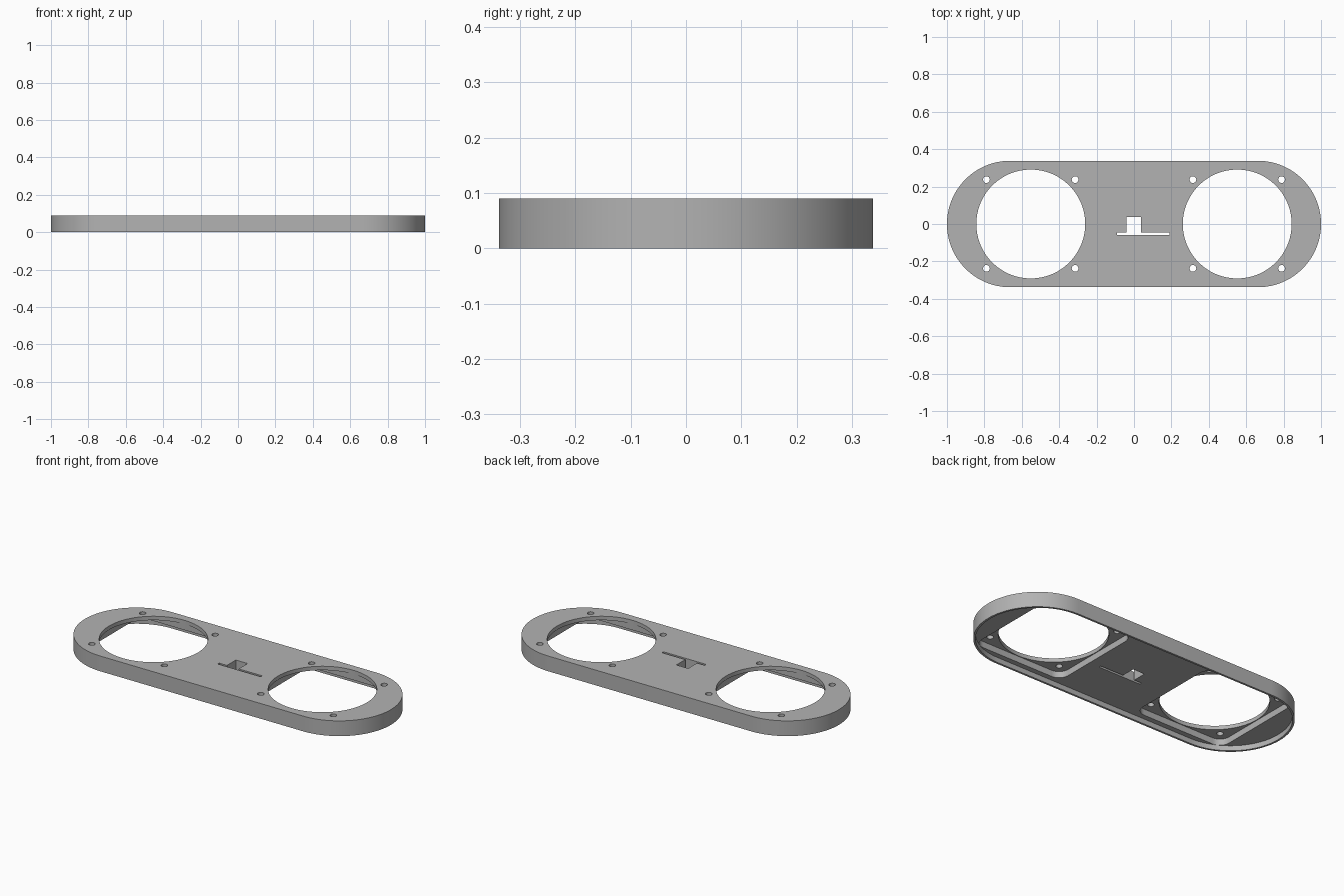
import bpy, bmesh
from math import sin, cos, pi, radians

if "Cube" in bpy.data.objects:
    bpy.data.objects.remove(bpy.data.objects["Cube"])

HEIGHT = 0.09        # overall thickness
DECK = 0.03          # underside of the thick deck
POCKET = 0.067       # floor of the square pockets
HALF_X, HALF_Y = 1.0, 0.338
HOLE_X = 0.552

grey = bpy.data.materials.new("plain grey")
grey.use_nodes = True
grey.diffuse_color = (0.45, 0.45, 0.45, 1)
grey.node_tree.nodes["Principled BSDF"].inputs["Base Color"].default_value = (0.45, 0.45, 0.45, 1)


def rounded_rect(cx, cy, hx, hy, r, steps=16):
    """Outline of a rectangle with round corners, counter-clockwise."""
    pts = []
    for i, (sx, sy) in enumerate([(1, 1), (-1, 1), (-1, -1), (1, -1)]):
        for k in range(steps + 1):
            a = (i + k / steps) * pi / 2
            pts.append((cx + sx * (hx - r) + r * cos(a), cy + sy * (hy - r) + r * sin(a)))
    return pts


def circle(cx, cy, r, n):
    return [(cx + r * cos(2 * pi * i / n), cy + r * sin(2 * pi * i / n)) for i in range(n)]


def prism(name, outline, z0, z1):
    bm = bmesh.new()
    face = bm.faces.new([bm.verts.new((x, y, z0)) for x, y in outline])
    top = bmesh.ops.extrude_face_region(bm, geom=[face])["geom"]
    bmesh.ops.translate(bm, vec=(0, 0, z1 - z0),
                        verts=[v for v in top if isinstance(v, bmesh.types.BMVert)])
    bmesh.ops.recalc_face_normals(bm, faces=bm.faces)
    mesh = bpy.data.meshes.new(name)
    bm.to_mesh(mesh)
    bm.free()
    mesh.materials.append(grey)
    obj = bpy.data.objects.new(name, mesh)
    bpy.context.collection.objects.link(obj)
    return obj


def cut(body, outline, z0, z1):
    """Subtract a prism and discard the cutter."""
    cutter = prism("cutter", outline, z0, z1)
    cutter.hide_render = True
    mod = body.modifiers.new("cut", "BOOLEAN")
    mod.operation, mod.solver, mod.object = "DIFFERENCE", "EXACT", cutter
    bpy.context.view_layer.objects.active = body
    bpy.ops.object.modifier_apply(modifier=mod.name)
    bpy.data.objects.remove(cutter)


# Body with rounded ends, hollowed below to leave a thin rim
body = prism("cover_plate", rounded_rect(0, 0, HALF_X, HALF_Y, HALF_Y, 32), 0, HEIGHT)
rim = 0.012
cut(body, rounded_rect(0, 0, HALF_X - rim, HALF_Y - rim, HALF_Y - rim, 32), -0.1, DECK)

for side in (-1, 1):
    cx = side * HOLE_X
    # Square pocket on the underside, large round opening
    cut(body, rounded_rect(cx, 0, 0.295, 0.295, 0.06, 8), -0.1, POCKET)
    cut(body, circle(cx, 0, 0.291, 96), -0.1, 0.2)
    # Four screw holes
    for dx in (-1, 1):
        for dy in (-1, 1):
            cut(body, circle(cx + dx * 0.237, dy * 0.237, 0.018, 24), -0.1, 0.2)

# T-shaped slot in the middle
slot = [(-0.09, -0.06), (0.19, -0.06), (0.19, -0.046), (0.037, -0.046),
        (0.037, 0.037), (-0.04, 0.037), (-0.04, -0.046), (-0.09, -0.046)]
cut(body, slot, -0.1, 0.2)

bpy.ops.object.select_all(action="DESELECT")
body.select_set(True)
bpy.context.view_layer.objects.active = body
bpy.ops.object.shade_smooth_by_angle(angle=radians(30))
